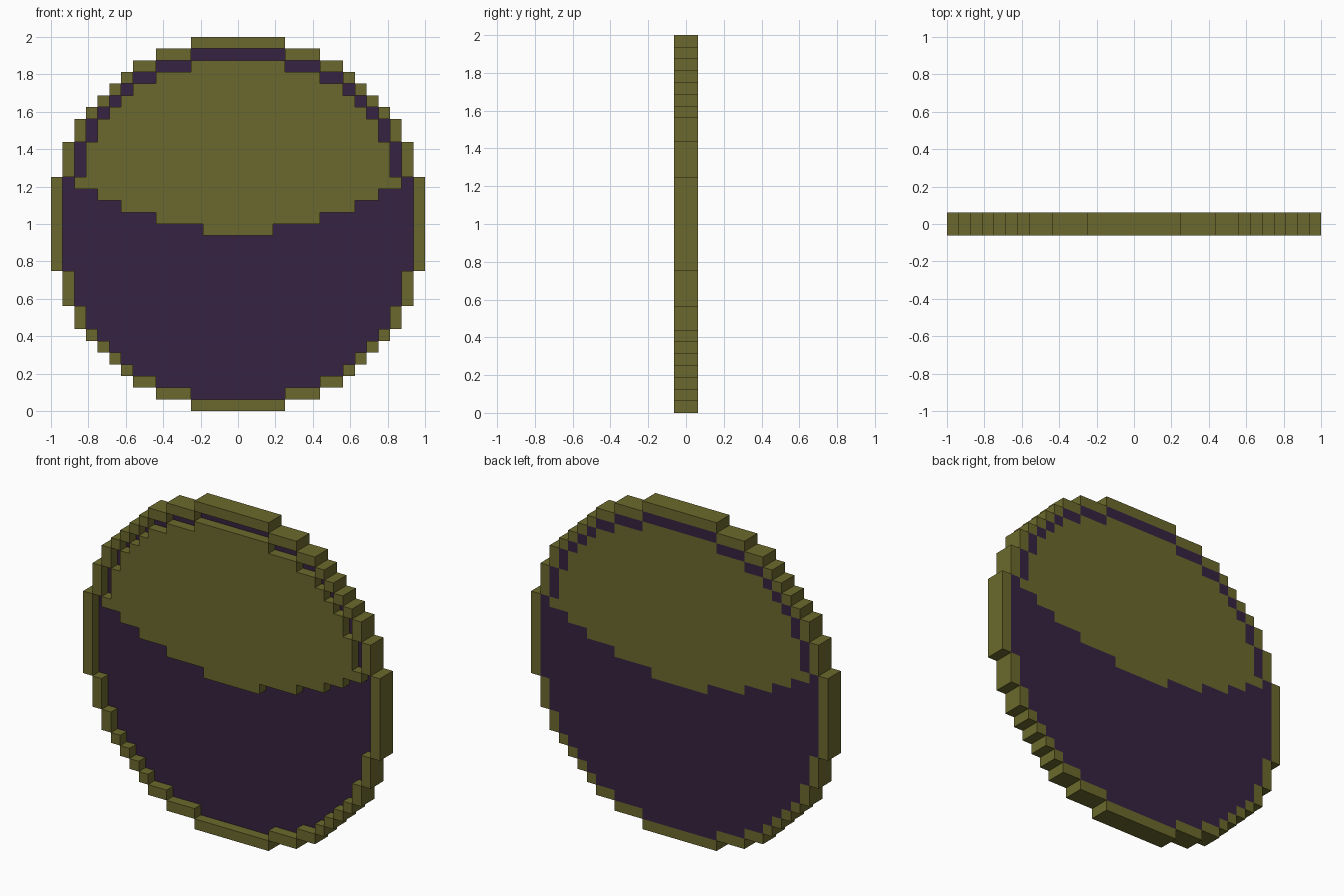
import bpy, bmesh

if "Cube" in bpy.data.objects:
    bpy.data.objects.remove(bpy.data.objects["Cube"])

P = 1 / 16          # size of one block
N = 32              # blocks across the disc


def material(name, colour):
    m = bpy.data.materials.new(name)
    m.diffuse_color = (*colour, 1)
    m.use_nodes = True
    m.node_tree.nodes["Principled BSDF"].inputs["Base Color"].default_value = m.diffuse_color
    return m


olive = material("olive", (0.147, 0.141, 0.026))
purple = material("dark purple", (0.037, 0.016, 0.053))

# Half widths of the round outline, row by row from the top
upper = [4, 7, 9, 10, 11, 12, 13, 14, 14, 15, 15, 15, 16, 16, 16, 16]
outer = upper + upper[::-1]


def inset(widths):
    """Shrink a stepped outline by one block on every side."""
    w = [0] + widths + [0]
    return [max(0, min(w[i - 1], w[i] - 1, w[i + 1])) for i in range(1, len(w) - 1)]


def cells(widths):
    """Column and row (counted from the ground) of every filled block."""
    return {(c, N - 1 - r) for r, w in enumerate(widths) for c in range(-w, w)}


def block_part(name, filled, y0, y1, mat):
    """Solid made of the filled blocks, with only its outside faces."""
    bm = bmesh.new()

    def quad(*pts):
        bm.faces.new([bm.verts.new(p) for p in pts])

    for c, r in filled:
        a, b, d, e = c * P, (c + 1) * P, r * P, (r + 1) * P
        quad((a, y0, d), (b, y0, d), (b, y0, e), (a, y0, e))
        quad((b, y1, d), (a, y1, d), (a, y1, e), (b, y1, e))
        if (c - 1, r) not in filled:
            quad((a, y1, d), (a, y0, d), (a, y0, e), (a, y1, e))
        if (c + 1, r) not in filled:
            quad((b, y0, d), (b, y1, d), (b, y1, e), (b, y0, e))
        if (c, r - 1) not in filled:
            quad((a, y1, d), (b, y1, d), (b, y0, d), (a, y0, d))
        if (c, r + 1) not in filled:
            quad((a, y0, e), (b, y0, e), (b, y1, e), (a, y1, e))
    bmesh.ops.remove_doubles(bm, verts=bm.verts, dist=0.001)
    bmesh.ops.dissolve_limit(bm, angle_limit=0.02, verts=bm.verts, edges=bm.edges)
    me = bpy.data.meshes.new(name)
    bm.to_mesh(me)
    bm.free()
    me.materials.append(mat)
    bpy.context.collection.objects.link(bpy.data.objects.new(name, me))


inner = inset(outer)
# Raised oval: follows the rim above, stepped curve below
oval = inset(inner)[:13] + [12, 10, 7, 3] + [0] * 15

# Thick rim, raised oval, and the recessed plate flush with the back
block_part("rim", cells(outer) - cells(inner), -P, P, olive)
block_part("raised_oval", cells(oval), -P, P, olive)
block_part("recessed_plate", cells(inner) - cells(oval), 0, P, purple)
